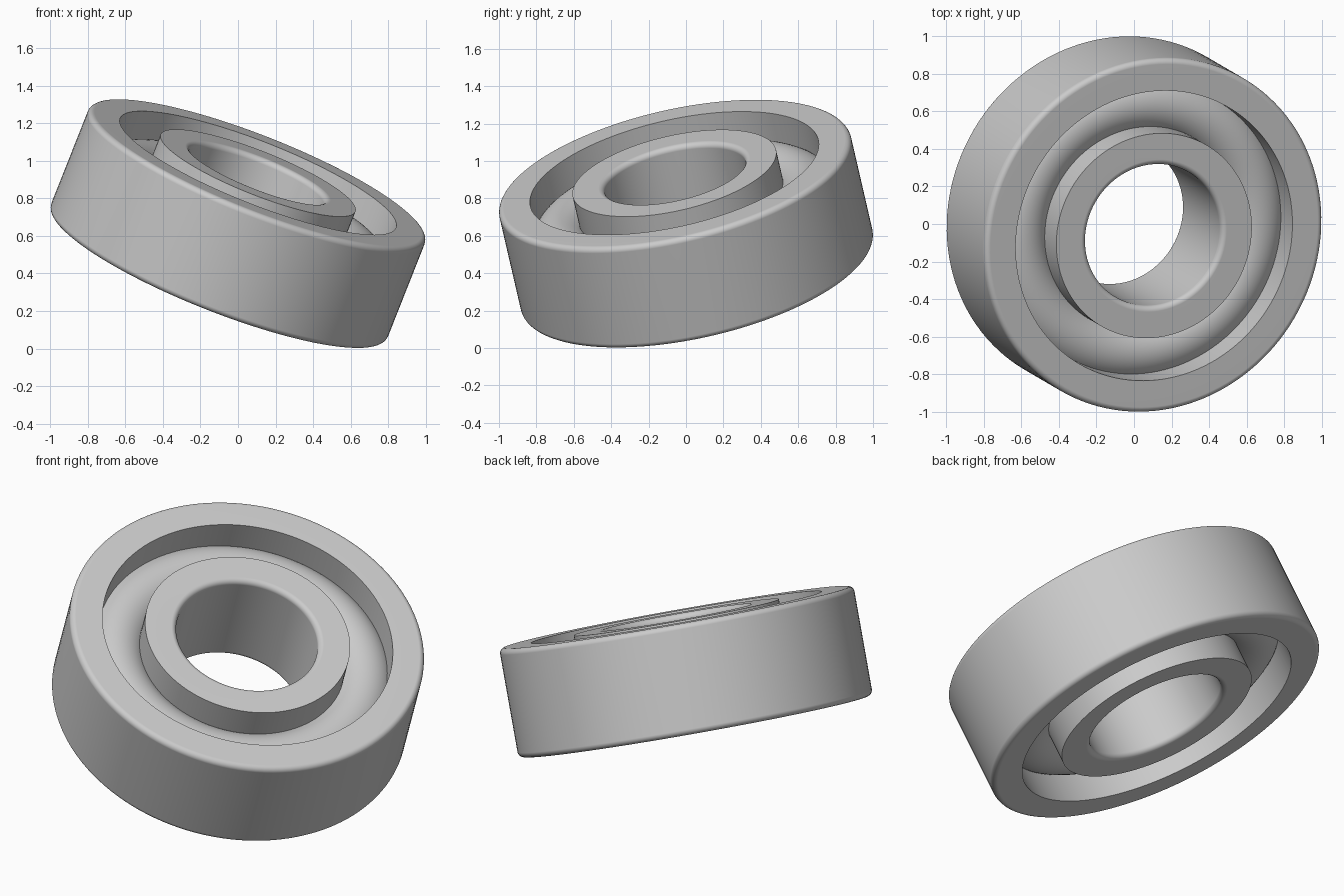
import bpy
import bmesh
from math import cos, sin, pi, radians
from mathutils import Matrix, Vector

cube = bpy.data.objects.get("Cube")
if cube:
    bpy.data.objects.remove(cube, do_unlink=True)

# Main dimensions
HALF = 0.297          # half the width of the rings
FILLET = 0.03         # rounding of the outer rim and the bore
OUTER, OUTER_IN = 0.964, 0.79
INNER_OUT, BORE = 0.558, 0.385
BALL = 0.171          # section radius of the rolling band
SIDES = 128

# The whole bearing leans on its axis
AXIS = Vector((0.36, -0.21, 0.909))
POSE = Matrix.Translation((0, 0, 0.665)) @ AXIS.to_track_quat("Z", "Y").to_matrix().to_4x4()

steel = bpy.data.materials.new("grey_steel")
steel.use_nodes = True
steel.diffuse_color = (0.6, 0.6, 0.6, 1)
steel.node_tree.nodes["Principled BSDF"].inputs["Base Color"].default_value = (0.6, 0.6, 0.6, 1)


def finish(obj, name):
    obj.name = name
    obj.data.materials.append(steel)
    obj.matrix_world = POSE
    bpy.ops.object.select_all(action="DESELECT")
    obj.select_set(True)
    bpy.context.view_layer.objects.active = obj
    bpy.ops.object.shade_smooth_by_angle(angle=radians(35))


def ring(name, sharp, rounded):
    """Lathe a ring: sharp corners at one radius, rounded ones at the other."""
    side = 1 if rounded > sharp else -1
    corner = [(rounded - side * FILLET * (1 - cos(a)), HALF - FILLET * (1 - sin(a)))
              for a in (pi / 2 * i / 6 for i in range(7))]
    profile = [(sharp, -HALF)] + [(r, -z) for r, z in reversed(corner)]
    profile += corner + [(sharp, HALF)]
    bm = bmesh.new()
    verts = [bm.verts.new((r, 0, z)) for r, z in profile]
    edges = [bm.edges.new((v, verts[i - 1])) for i, v in enumerate(verts)]
    bmesh.ops.spin(bm, geom=verts + edges, cent=(0, 0, 0), axis=(0, 0, 1),
                   angle=2 * pi, steps=SIDES)
    bmesh.ops.remove_doubles(bm, verts=bm.verts, dist=0.0005)
    bmesh.ops.recalc_face_normals(bm, faces=bm.faces)
    mesh = bpy.data.meshes.new(name)
    bm.to_mesh(mesh)
    bm.free()
    obj = bpy.data.objects.new(name, mesh)
    bpy.context.collection.objects.link(obj)
    finish(obj, name)
    # Keep the end faces flat beside the rounded rim
    weighted = obj.modifiers.new("flat_faces", "WEIGHTED_NORMAL")
    weighted.keep_sharp = True


# Races
ring("outer_race", OUTER_IN, OUTER)
ring("inner_race", INNER_OUT, BORE)

# Rolling band seated between the races
bpy.ops.mesh.primitive_torus_add(major_radius=(OUTER_IN + INNER_OUT) / 2, minor_radius=BALL,
                                 major_segments=SIDES, minor_segments=48)
finish(bpy.context.object, "rolling_band")
